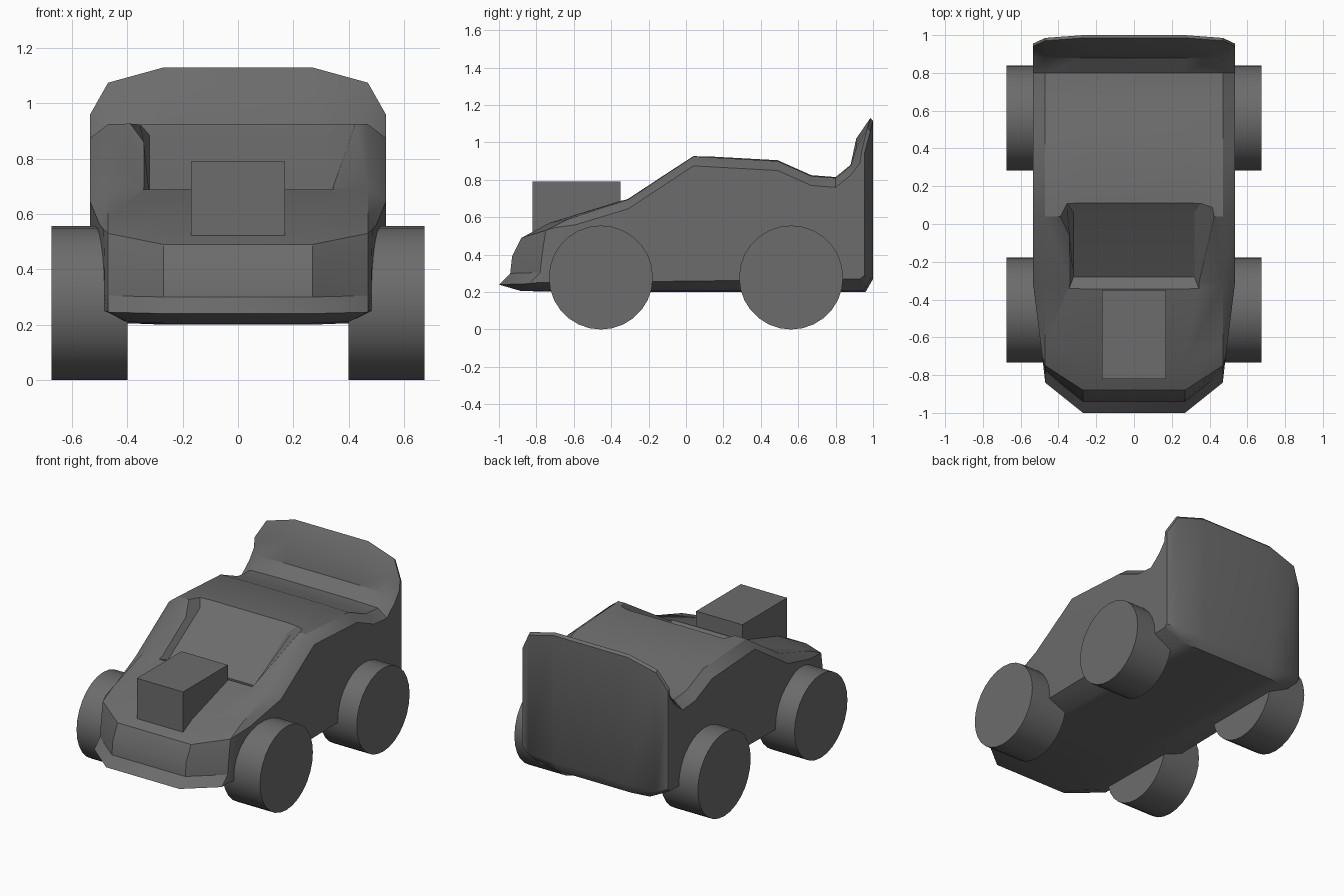
import bpy
import bmesh
import math
from mathutils import Vector

default_cube = bpy.data.objects.get("Cube")
if default_cube:
    bpy.data.objects.remove(default_cube, do_unlink=True)

# One plain grey for the whole toy car
grey = bpy.data.materials.new("dark grey")
grey.use_nodes = True
grey_colour = (0.15, 0.15, 0.15, 1)
grey.diffuse_color = grey_colour
grey.node_tree.nodes["Principled BSDF"].inputs["Base Color"].default_value = grey_colour


def make_object(name, bm, smooth_angle=None):
    """Turn a bmesh into a finished, coloured object."""
    bmesh.ops.recalc_face_normals(bm, faces=bm.faces[:])
    mesh = bpy.data.meshes.new(name)
    bm.to_mesh(mesh)
    bm.free()
    mesh.materials.append(grey)
    obj = bpy.data.objects.new(name, mesh)
    bpy.context.collection.objects.link(obj)
    bpy.ops.object.select_all(action="DESELECT")
    obj.select_set(True)
    bpy.context.view_layer.objects.active = obj
    if smooth_angle:
        bpy.ops.object.shade_smooth_by_angle(angle=math.radians(smooth_angle))
    return obj


# Half widths of the flat centre, shoulder and side wall
CENTRE, SHOULDER, SIDE, FLOOR = 0.27, 0.47, 0.535, 0.40

# Each zone: shoulder half width, then (y, z) shifts of shoulder and side wall
zones = {
    "floor": (FLOOR, (0, 0.005), (0, 0.055)),
    "chin": (FLOOR, (0.12, 0.005), (0.16, 0.045)),
    "nose": (SHOULDER, (0.16, 0.005), (0.2, 0.01)),
    "lip": (SHOULDER, (0.13, 0.04), (0.18, 0.055)),
    "hood": (SHOULDER, (0.1, 0.02), (0.14, -0.01)),
    "roof": (SHOULDER, (0, -0.005), (0, -0.055)),
    "wing": (SHOULDER, (0, -0.05), (0.02, -0.13)),
    "wing_top": (SHOULDER, (-0.015, -0.055), (-0.045, -0.17)),
    "tail": (SHOULDER, (-0.015, 0), (-0.045, 0.02)),
    "tail_floor": (FLOOR, (-0.01, 0.005), (-0.03, 0.07)),
}

# Side outline from the floor, round the nose, over the roof, down the tail
outline = [
    (-0.31, 0.20, "floor"), (-0.88, 0.205, "chin"),
    (-1.0, 0.24, "nose"), (-0.94, 0.30, "nose"), (-0.93, 0.39, "nose"),
    (-0.88, 0.49, "lip"), (-0.73, 0.57, "hood"), (-0.31, 0.70, "roof"),
    (0.04, 0.93, "roof"), (0.49, 0.905, "roof"), (0.67, 0.825, "roof"),
    (0.80, 0.815, "roof"), (0.88, 0.88, "roof"), (0.91, 1.02, "wing"),
    (0.985, 1.13, "wing_top"), (1.0, 1.115, "wing_top"),
    (1.0, 0.27, "tail"), (0.96, 0.20, "tail_floor"),
]


def side_width(y):
    """The side walls taper in towards the nose."""
    return SIDE - 0.125 * max(0, -0.31 - y)


# Body shell: a closed ribbon of six columns, capped at both sides
bm = bmesh.new()
rows = []
for y, z, zone in outline:
    width, shoulder, side = zones[zone]
    half = [
        (CENTRE, y, z),
        (width, y + shoulder[0], z + shoulder[1]),
        (side_width(y + side[0]), y + side[0], z + side[1]),
    ]
    points = [(-x, py, pz) for x, py, pz in reversed(half)] + half
    rows.append([bm.verts.new(p) for p in points])
for i, row in enumerate(rows):
    after = rows[(i + 1) % len(rows)]
    for c in range(len(row) - 1):
        bm.faces.new((row[c], row[c + 1], after[c + 1], after[c]))
split = [o[2] for o in outline].index("roof")
for c in (0, -1):
    bm.faces.new([row[c] for row in rows[:split + 1]])
    bm.faces.new([row[c] for row in rows[split:] + rows[:1]])
body = make_object("body", bm)

# Windscreen recess: a flared block cut into the shell
bm = bmesh.new()
pane = [(0.32, -0.28, 0.665), (0.32, 0.06, 0.885)]
flare = [(0.42, -0.54, 0.765), (0.46, 0.26, 1.045)]


def loop(low, high):
    return [Vector((s * p[0], p[1], p[2]))
            for s, p in ((-1, low), (1, low), (1, high), (-1, high))]


bottom = [bm.verts.new(p) for p in loop(*pane)]
top = [bm.verts.new(p) for p in loop(*flare)]
bm.faces.new(bottom)
bm.faces.new(top)
for i in range(4):
    j = (i + 1) % 4
    bm.faces.new((bottom[i], bottom[j], top[j], top[i]))
cutter = make_object("windscreen_cutter", bm)
cutter.hide_render = True
cut = body.modifiers.new("windscreen_recess", "BOOLEAN")
cut.operation = "DIFFERENCE"
cut.solver = "EXACT"
cut.object = cutter
bpy.ops.object.select_all(action="DESELECT")
body.select_set(True)
bpy.context.view_layer.objects.active = body
bpy.ops.object.modifier_apply(modifier=cut.name)
bpy.data.objects.remove(cutter, do_unlink=True)
bpy.ops.object.shade_smooth_by_angle(angle=math.radians(32))

# Engine block standing on the hood
bm = bmesh.new()
bmesh.ops.create_cube(bm, size=1)
bmesh.ops.scale(bm, vec=(0.34, 0.47, 0.27), verts=bm.verts[:])
bmesh.ops.translate(bm, vec=(0, -0.585, 0.655), verts=bm.verts[:])
make_object("engine_block", bm)

# Wheels: plain drums
for end, y in (("front", -0.455), ("rear", 0.562)):
    for side_name, s in (("left", 1), ("right", -1)):
        bm = bmesh.new()
        bmesh.ops.create_cone(bm, cap_ends=True, segments=28, radius1=0.278,
                              radius2=0.278, depth=0.275)
        for v in bm.verts:
            v.co = Vector((v.co.z + s * 0.5375, v.co.x + y, v.co.y + 0.278))
        make_object(f"{end}_{side_name}_wheel", bm, 30)
